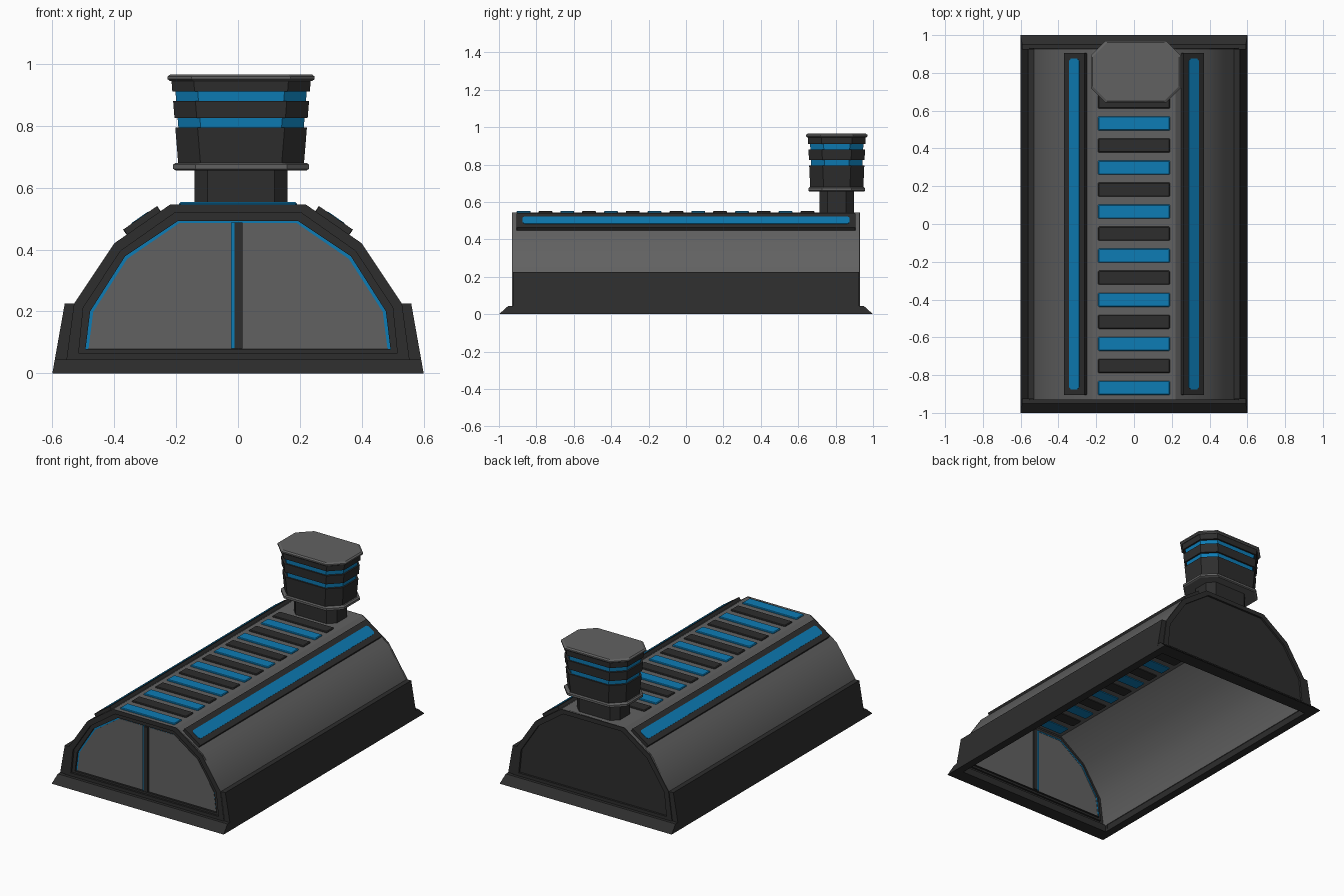
import bpy, bmesh, math
from mathutils import Vector

cube = bpy.data.objects.get("Cube")
if cube:
    bpy.data.objects.remove(cube, do_unlink=True)


def material(name, r, g, b):
    m = bpy.data.materials.new(name)
    m.use_nodes = True
    m.diffuse_color = (r, g, b, 1)
    bsdf = m.node_tree.nodes["Principled BSDF"]
    bsdf.inputs["Base Color"].default_value = (r, g, b, 1)
    bsdf.inputs["Roughness"].default_value = 0.7
    return m


DARK = material("charcoal", 0.026, 0.026, 0.026)
GREY = material("panel grey", 0.12, 0.12, 0.12)
BLUE = material("light blue", 0.004, 0.2, 0.46)
MATS = [DARK, GREY, BLUE]


def loft(name, loops, mats, start=True, end=True):
    """Bridge closed loops of points; one material per band, caps take the nearest band."""
    bm = bmesh.new()
    rows = [[bm.verts.new(p) for p in loop] for loop in loops]
    if not isinstance(mats, list):
        mats = [mats] * (len(loops) - 1)
    n = len(rows[0])
    for a, b, mat in zip(rows, rows[1:], mats):
        for i in range(n):
            j = (i + 1) % n
            bm.faces.new((a[i], a[j], b[j], b[i])).material_index = MATS.index(mat)
    if start:
        bm.faces.new(rows[0]).material_index = MATS.index(mats[0])
    if end:
        bm.faces.new(rows[-1]).material_index = MATS.index(mats[-1])
    bmesh.ops.recalc_face_normals(bm, faces=bm.faces)
    mesh = bpy.data.meshes.new(name)
    bm.to_mesh(mesh)
    bm.free()
    for m in MATS:
        mesh.materials.append(m)
    obj = bpy.data.objects.new(name, mesh)
    bpy.context.collection.objects.link(obj)
    return obj


def prism(name, pts, y0, y1, mat):
    return loft(name, [[(x, y, z) for x, z in pts] for y in (y0, y1)], mat)


def chamfered(hx, hy, c):
    """Rectangle with cut corners, as an eight-point outline."""
    return [(hx, c - hy), (hx, hy - c), (hx - c, hy), (c - hx, hy),
            (-hx, hy - c), (-hx, c - hy), (c - hx, -hy), (hx - c, -hy)]


def arch(half, y):
    """Mirror a right-hand half profile into a closed arch at depth y."""
    pts = half + [(-x, z) for x, z in reversed(half)]
    return [(x, y, z) for x, z in pts]


# Vaulted shell, open underneath
outer = [(0.555, 0.04), (0.53, 0.225), (0.4, 0.42), (0.22, 0.545)]
inner = [(0.545, 0.04), (0.52, 0.222), (0.393, 0.412), (0.217, 0.535)]
section = outer + [(-x, z) for x, z in reversed(outer)]
section += inner and [(-x, z) for x, z in inner] + list(reversed(inner))
shell = prism("vaulted_shell", section, -0.93, 0.925, GREY)
bpy.context.view_layer.objects.active = shell
shell.select_set(True)
bpy.ops.object.shade_smooth_by_angle(angle=math.radians(30))
shell.select_set(False)

# Sloping side skirts
for side, label in ((1, "left"), (-1, "right")):
    prism(label + "_skirt", [(side * x, z) for x, z in
          [(0.6, 0), (0.56, 0.225), (0.525, 0.225), (0.55, 0.04), (0.55, 0)]],
          -0.91, 0.905, DARK)

# Wedge sills and the stepped end walls
frame_in = [(0.515, 0.065), (0.5, 0.212), (0.38, 0.395), (0.205, 0.518)]
door_out = [(0.493, 0.077), (0.478, 0.2), (0.365, 0.378), (0.193, 0.493)]
door_in = [(0.483, 0.08), (0.468, 0.198), (0.358, 0.37), (0.19, 0.485)]
for d, label in ((-1, "front"), (1, "back")):
    sill = [(d, 0), (d * 0.95, 0.045), (d * 0.915, 0.045), (d * 0.915, 0)]
    loft(label + "_sill", [[(s * (0.6 - z * 0.18), y, z) for y, z in sill]
                           for s in (-1, 1)], DARK)
    # Corner buttresses continue the skirt past the shell end
    for s, side in ((1, "left"), (-1, "right")):
        prism(label + "_" + side + "_buttress", [(s * x, z) for x, z in
              [(0.6, 0), (0.56, 0.225), (0.53, 0.225), (0.55, 0)]],
              d * 0.9, d * 0.926, DARK)
    y = d * 0.931
    steps = [arch(outer, d * 0.915), arch(outer, y), arch(frame_in, y),
             arch(frame_in, y - d * 0.012), arch(door_out, y - d * 0.012)]
    if label == "front":
        steps += [arch(door_out, y - d * 0.024), arch(door_in, y - d * 0.024),
                  arch(door_in, y - d * 0.022)]
        wall = loft("front_doors_and_frame", steps,
                    [DARK] * 5 + [BLUE, GREY], start=False)
        # Threshold strip below the doors stays dark
        for f in wall.data.polygons:
            if f.material_index == 2 and f.center.z < 0.09:
                f.material_index = 0
    else:
        loft("back_wall", steps, DARK, start=False)

# Centre post between the doors with its lit edge
prism("door_post", [(-0.012, 0.08), (0.015, 0.08), (0.015, 0.488), (-0.012, 0.488)],
      -0.922, -0.9, DARK)
prism("door_post_light", [(-0.022, 0.08), (-0.012, 0.08), (-0.012, 0.488), (-0.022, 0.488)],
      -0.918, -0.9, BLUE)

# Alternating slats along the ridge
for i in range(14):
    cy = -0.868 + i * 0.1167
    kind, mat = (("dark_slat", DARK), ("light_slat", BLUE))[i % 2 == 0]
    loft(f"{kind}_{i // 2 + 1}",
         [[(x, cy + v, z) for x, v in chamfered(0.19 - e, 0.037 - e, 0.004)]
          for z, e in ((0.53, 0), (0.549, 0), (0.553, 0.004))], mat)

# Long light strips on both roof slopes
for side, label in ((1, "left"), (-1, "right")):
    slope = Vector((0.18, 0, -0.125)).normalized()
    normal = Vector((0.125, 0, 0.18)).normalized()
    centre = Vector((0.305, 0, 0.486))

    def on_slope(hu, hv, c, h):
        pts = [centre + slope * u + normal * h + Vector((0, v, 0))
               for u, v in chamfered(hu, hv, c)]
        return [(side * p.x, p.y, p.z) for p in pts]

    loft(label + "_strip_housing", [on_slope(0.067, 0.905, 0.002, h)
                                    for h in (-0.005, 0.02)], DARK)
    loft(label + "_strip_light", [on_slope(0.033, 0.875, 0.012, h)
                                  for h in (0.015, 0.022)], BLUE)


# Control tower: stacked cut-corner sections (height, half width, half depth)
def tower_part(name, levels, mats, chamfer):
    loft(name, [[(0.01 + x, 0.806 + y, z) for x, y in chamfered(hx, hy, chamfer)]
                for z, hx, hy in levels], mats)


tower_part("tower_neck", [(0.54, 0.15, 0.091), (0.66, 0.15, 0.091)], DARK, 0.042)
tower_part("tower_collar", [(0.656, 0.212, 0.145), (0.661, 0.22, 0.152),
                            (0.674, 0.22, 0.152), (0.68, 0.212, 0.145)], GREY, 0.072)


def body_level(z, recess=0):
    t = (z - 0.675) / 0.27
    return z, 0.203 + 0.022 * t - recess, 0.142 + 0.012 * t - recess


levels, mats = [body_level(0.675)], []
for low, high in ((0.795, 0.825), (0.88, 0.91)):
    levels += [body_level(low), body_level(low, 0.01),
               body_level(high, 0.01), body_level(high)]
    mats += [DARK, DARK, BLUE, DARK]
levels.append(body_level(0.948))
tower_part("tower_cabin", levels, mats + [DARK], 0.072)
tower_part("tower_cap", [(0.945, 0.23, 0.157), (0.951, 0.238, 0.164),
                         (0.959, 0.238, 0.164), (0.966, 0.229, 0.155)], GREY, 0.078)
